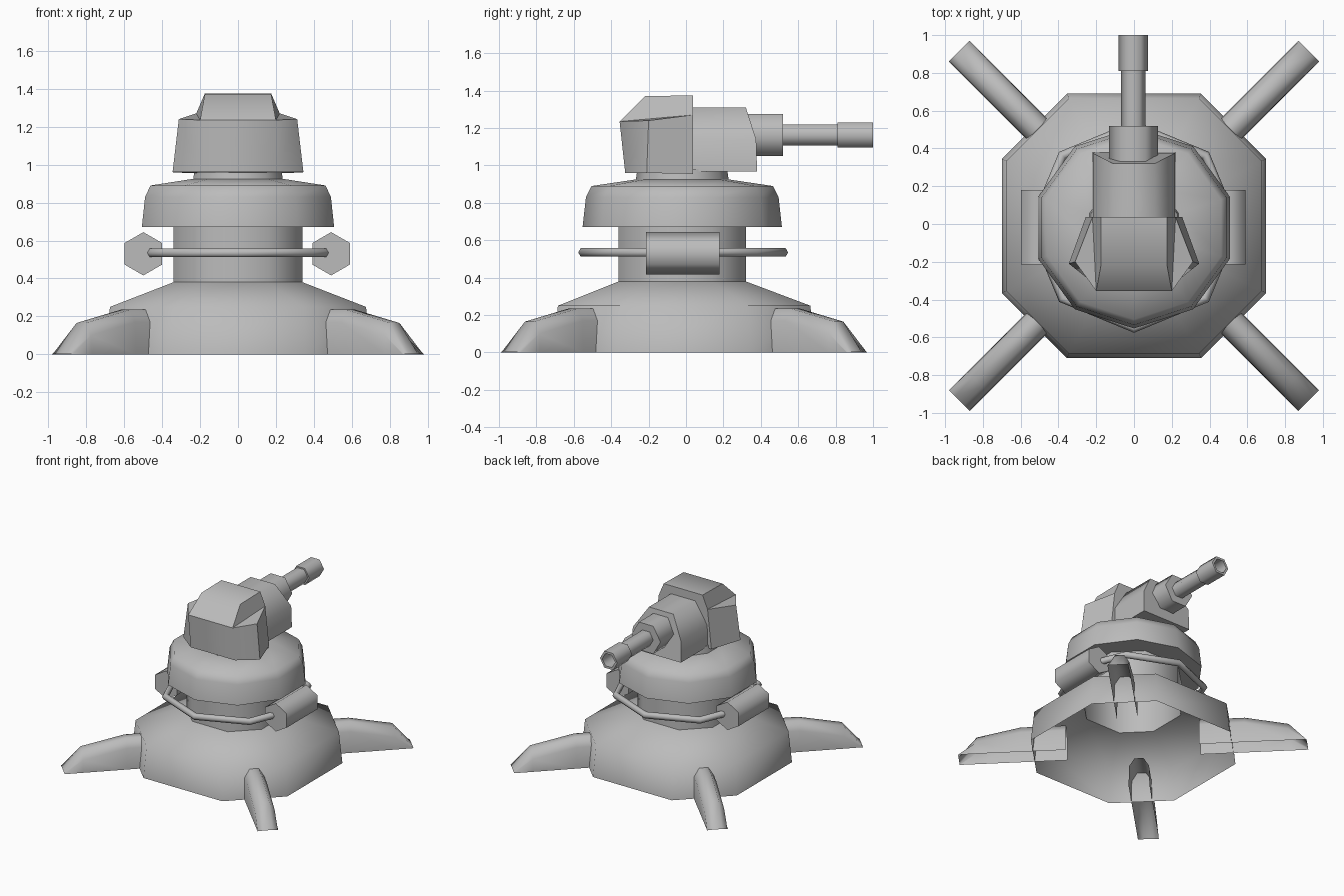
import bpy, bmesh, math
from mathutils import Matrix, Vector

cube = bpy.data.objects.get("Cube")
if cube:
    bpy.data.objects.remove(cube)

grey = bpy.data.materials.new("plain grey")
grey.use_nodes = True
GREY = (0.5, 0.5, 0.5, 1)
grey.diffuse_color = GREY
grey.node_tree.nodes["Principled BSDF"].inputs["Base Color"].default_value = GREY


def finish(name, bm, angle=65):
    """Turn a bmesh into a smooth-shaded grey object."""
    bmesh.ops.recalc_face_normals(bm, faces=bm.faces)
    mesh = bpy.data.meshes.new(name)
    bm.to_mesh(mesh)
    bm.free()
    mesh.materials.append(grey)
    obj = bpy.data.objects.new(name, mesh)
    bpy.context.collection.objects.link(obj)
    bpy.ops.object.select_all(action='DESELECT')
    obj.select_set(True)
    bpy.context.view_layer.objects.active = obj
    bpy.ops.object.shade_smooth_by_angle(angle=math.radians(angle))
    return obj


def ngon(sides, radius, turn=0.0):
    step = math.tau / sides
    return [(radius * math.cos(turn + i * step), radius * math.sin(turn + i * step))
            for i in range(sides)]


def loft(bm, rings, caps=(True, True), closed=True):
    """Join rings of points with quads, with optional end caps."""
    loops = [[bm.verts.new(p) for p in ring] for ring in rings]
    n = len(loops[0])
    for a, b in zip(loops, loops[1:]):
        for i in range(n if closed else n - 1):
            j = (i + 1) % n
            bm.faces.new((a[i], a[j], b[j], b[i]))
    if caps[0]:
        bm.faces.new(loops[0])
    if caps[1]:
        bm.faces.new(loops[-1])
    return loops


def turned(name, sides, profile, centre_y, turn, caps=(True, True)):
    """Stack polygons of (radius, z) around the vertical axis."""
    bm = bmesh.new()
    loft(bm, [[(x, y + centre_y, z) for x, y in ngon(sides, r, turn)]
              for r, z in profile], caps)
    return finish(name, bm)


def tube_y(name, profile, x, z, turn=0.0):
    """Six-sided tube along y from (radius, y) pairs."""
    bm = bmesh.new()
    loft(bm, [[(x + u, y, z + v) for u, v in ngon(6, r, turn)] for r, y in profile])
    return finish(name, bm)


# Hollow base skirt, sloping up into the column
def octagon(half, corner, z, cy):
    pts = [(half, -corner), (half, corner), (corner, half), (-corner, half)]
    pts += [(-x, -y) for x, y in pts]
    return [(x, y + cy, z) for x, y in pts]


bm = bmesh.new()
loft(bm, [octagon(0.70, 0.355, 0, -0.01), octagon(0.675, 0.345, 0.25, -0.01),
          octagon(0.34, 0.16, 0.38, -0.02), octagon(0.34, 0.16, 0.68, -0.02)],
     caps=(False, True))
finish("base_and_column", bm)

# Four hollow arched legs: (distance out, shoulder height, ridge height)
LEG = [(0.50, 0.17, 0.235), (0.84, 0.17, 0.235), (1.17, 0.10, 0.165), (1.308, 0.0, 0.002)]
for k, name in enumerate(("back_left", "back_right", "front_right", "front_left")):
    bm = bmesh.new()
    rings = []
    for s, shoulder, ridge in LEG:
        half = [(0.078, 0), (0.074, shoulder), (0.034, ridge)]
        rings.append([(s, w, z) for w, z in half] + [(s, -w, z) for w, z in reversed(half)])
    loft(bm, rings, caps=(False, False), closed=False)
    bmesh.ops.remove_doubles(bm, verts=bm.verts, dist=0.0005)
    spin = Matrix.Rotation(math.radians(45 + 90 * k), 4, 'Z')
    bm.transform(Matrix.Translation((0, -0.01, 0)) @ spin)
    finish(name + "_leg", bm)

# Collar and neck
POINT = math.pi / 2
turned("collar", 10, [(0.533, 0.67), (0.515, 0.83), (0.485, 0.89), (0.25, 0.925)], -0.02, POINT)
turned("neck", 10, [(0.25, 0.91), (0.24, 0.98)], -0.02, POINT)

# Thin hoop around the column
bm = bmesh.new()
rings = []
for i in range(8):
    a = i * math.tau / 8
    rings.append([((0.535 + u) * math.cos(a), (0.535 + u) * math.sin(a) - 0.015, 0.535 + v)
                  for u, v in ngon(6, 0.026)])
loft(bm, rings + rings[:1], caps=(False, False))
bmesh.ops.remove_doubles(bm, verts=bm.verts, dist=0.0001)
finish("hoop", bm)

# Side pods
for side, name in ((1, "left_pod"), (-1, "right_pod")):
    tube_y(name, [(0.114, -0.215), (0.114, 0.18)], side * 0.495 - 0.004, 0.53, POINT)

# Turret head: flared walls, flat ledges at the sides and a raised top
bm = bmesh.new()
V = {}
SHAPE = {"low_front": (0.20, -0.325, 0.96), "low_mid": (0.345, -0.21, 0.96),
         "low_back": (0.255, 0.037, 0.955), "front": (0.20, -0.355, 1.235),
         "mid": (0.312, -0.20, 1.24), "back": (0.22, 0.037, 1.27),
         "top_front": (0.175, -0.22, 1.37), "top_back": (0.175, 0.037, 1.375)}
for key, (x, y, z) in SHAPE.items():
    for s in (1, -1):
        V[key, s] = bm.verts.new((s * x, y, z))
for s in (1, -1):
    for keys in (("low_front", "low_mid", "mid", "front"), ("low_mid", "low_back", "back", "mid"),
                 ("front", "mid", "back"), ("front", "back", "top_back", "top_front")):
        bm.faces.new([V[k, s] for k in keys])
for outline in (("low_front", "front"), ("front", "top_front"), ("top_front", "top_back"),
                ("low_back", "back", "top_back"), ("low_front", "low_mid", "low_back")):
    bm.faces.new([V[k, 1] for k in outline] + [V[k, -1] for k in reversed(outline)])
finish("turret_head", bm, 50)

# Gun housing with a sloped end
bm = bmesh.new()
SECTION = [(0.22, 0.967, 0.38), (0.217, 1.14, 0.375), (0.11, 1.31, 0.32)]
SECTION += [(-x, z, y) for x, z, y in reversed(SECTION)]
loft(bm, [[(x, 0.02, z) for x, z, y in SECTION], [(x, y, z) for x, z, y in SECTION]])
finish("gun_housing", bm)

# Barrel in three steps, with a hollow muzzle
tube_y("barrel_sleeve", [(0.13, 0.30), (0.13, 0.518)], -0.003, 1.163)
tube_y("barrel", [(0.065, 0.50), (0.065, 0.83)], -0.003, 1.163)
tube_y("muzzle", [(0.078, 0.81), (0.078, 1.0), (0.058, 1.0), (0.058, 0.88)], -0.003, 1.163)
